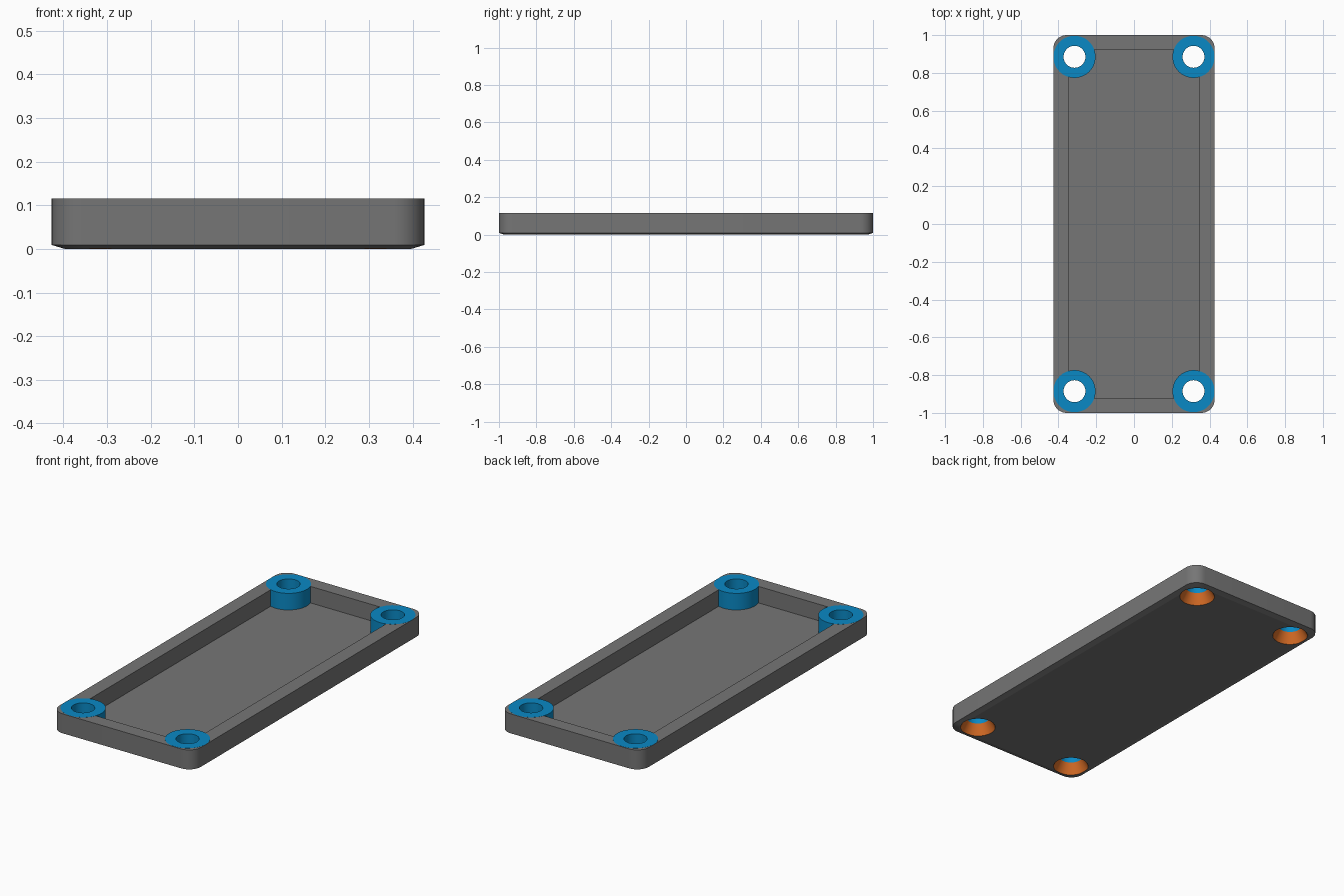
import bpy, bmesh, math

if "Cube" in bpy.data.objects:
    bpy.data.objects.remove(bpy.data.objects["Cube"])

HX, HY, H = 0.427, 1.0, 0.115       # half width, half length, height
FLOOR = 0.025
SCREW_X, SCREW_Y = 0.315, 0.885     # screw post centres


def material(name, rgb):
    m = bpy.data.materials.new(name)
    m.diffuse_color = (*rgb, 1)
    m.use_nodes = True
    m.node_tree.nodes["Principled BSDF"].inputs["Base Color"].default_value = m.diffuse_color
    return m


GREY = material("grey", (0.18, 0.18, 0.18))
BLUE = material("blue", (0.003, 0.25, 0.56))
ORANGE = material("orange", (0.72, 0.16, 0.02))


def finish(name, bm, mats):
    bmesh.ops.recalc_face_normals(bm, faces=bm.faces)
    me = bpy.data.meshes.new(name)
    bm.to_mesh(me)
    bm.free()
    for m in mats:
        me.materials.append(m)
    ob = bpy.data.objects.new(name, me)
    bpy.context.collection.objects.link(ob)
    return ob


def loft(bm, rings, mat_rule=lambda i: 0):
    """Skin closed rings of equal length and cap both ends."""
    rows = [[bm.verts.new(p) for p in r] for r in rings]
    n = len(rows[0])
    for i, (a, b) in enumerate(zip(rows, rows[1:])):
        for k in range(n):
            f = bm.faces.new((a[k], a[(k + 1) % n], b[(k + 1) % n], b[k]))
            f.material_index = mat_rule(i)
    bm.faces.new(rows[0])
    bm.faces.new(rows[-1]).material_index = mat_rule(len(rings) - 2)


def rounded_rect(hx, hy, r, z, seg=8):
    pts = []
    for q, (sx, sy) in enumerate(((1, 1), (-1, 1), (-1, -1), (1, -1))):
        for k in range(seg + 1):
            a = math.pi / 2 * (q + k / seg)
            pts.append((sx * (hx - r) + r * math.cos(a),
                        sy * (hy - r) + r * math.sin(a), z))
    return pts


def circle(cx, cy, r, z, n=48):
    return [(cx + r * math.cos(2 * math.pi * k / n),
             cy + r * math.sin(2 * math.pi * k / n), z) for k in range(n)]


def at_corners(name, profile, mats, mat_rule=lambda i: 0):
    """Revolve a (radius, height) profile at each of the four screw positions."""
    bm = bmesh.new()
    for sx in (-1, 1):
        for sy in (-1, 1):
            loft(bm, [circle(sx * SCREW_X, sy * SCREW_Y, r, z) for r, z in profile], mat_rule)
    ob = finish(name, bm, mats)
    ob.hide_render = True
    return ob


# Tray shell: chamfered underside, rounded corners, recessed floor
bm = bmesh.new()
loft(bm, [rounded_rect(HX - 0.03, HY - 0.03, 0.045, 0),
          rounded_rect(HX, HY, 0.07, 0.009),
          rounded_rect(HX, HY, 0.07, H),
          rounded_rect(0.348, 0.924, 0.01, H),
          rounded_rect(0.348, 0.924, 0.01, FLOOR)])
tray = finish("tray", bm, [GREY])

# Screw posts, and countersunk holes whose cone is orange and bore blue
posts = at_corners("screw_posts", [(0.1115, 0.018), (0.1115, H + 0.0004)], [BLUE])
holes = at_corners("screw_hole_cutters",
                   [(0.0957, -0.01), (0.058, 0.056), (0.058, H + 0.05)],
                   [ORANGE, BLUE], lambda i: i)

bpy.context.view_layer.objects.active = tray
tray.select_set(True)
for helper, op in ((posts, 'UNION'), (holes, 'DIFFERENCE')):
    mod = tray.modifiers.new(helper.name, 'BOOLEAN')
    mod.operation = op
    mod.solver = 'EXACT'
    mod.material_mode = 'TRANSFER'
    mod.object = helper
    bpy.ops.object.modifier_apply(modifier=mod.name)
for helper in (posts, holes):
    bpy.data.objects.remove(helper)
bpy.ops.object.shade_smooth_by_angle(angle=math.radians(14))
